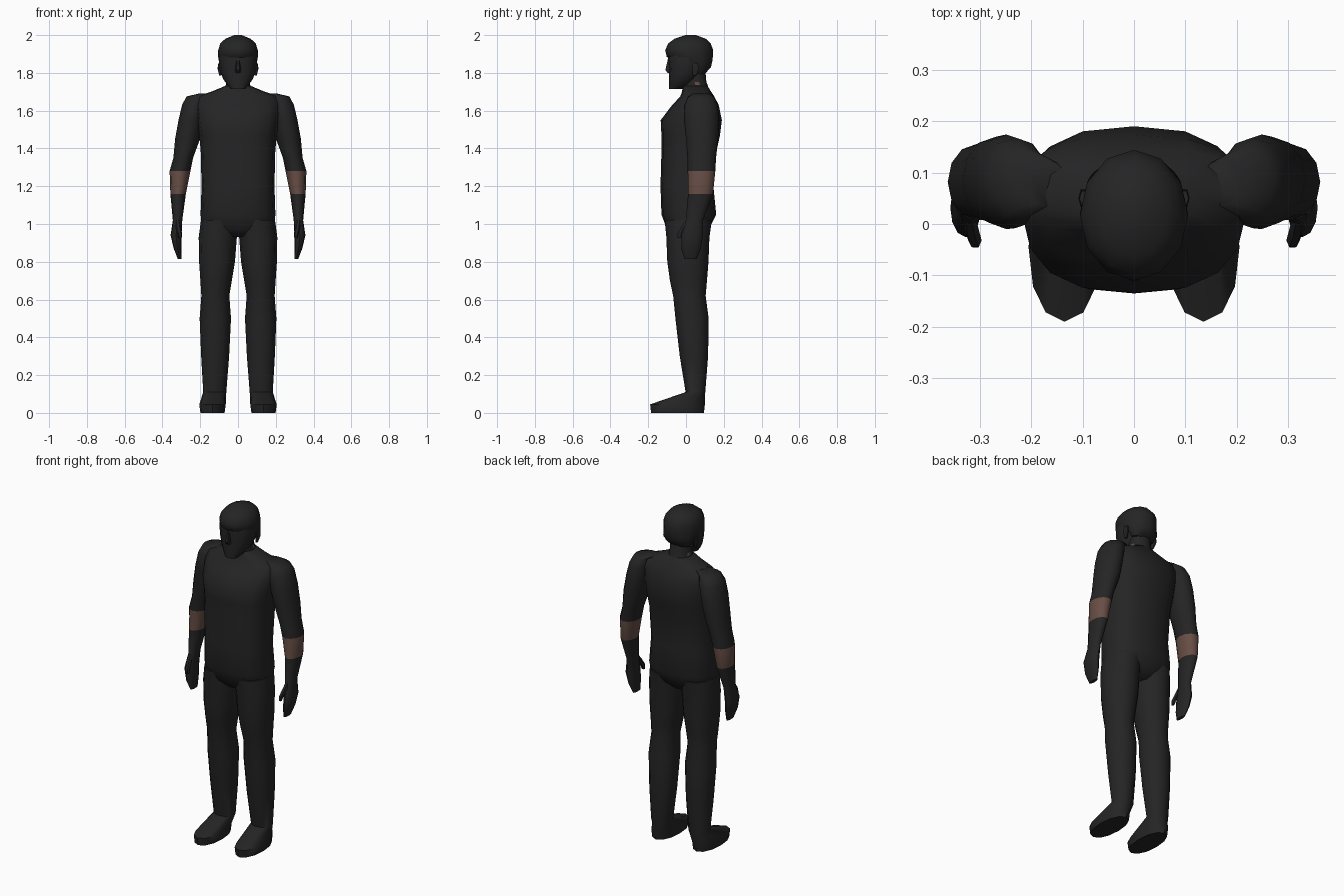
import bpy, bmesh, math


def material(name, rgb):
    m = bpy.data.materials.new(name)
    m.diffuse_color = (*rgb, 1)
    return m


CLOTH = material("black cloth", (0.018, 0.018, 0.018))
SKIN = material("brown skin", (0.135, 0.076, 0.06))


def loft(name, rings, n=12, power=2.0, side=1, skin=None):
    """Skin horizontal rings (cx, cy, z, rx, ry); skin(i, x, y) marks bare faces."""
    bm = bmesh.new()
    loops = []
    for cx, cy, z, rx, ry in rings:
        loop = []
        for k in range(n):
            a = 2 * math.pi * k / n
            c, s = math.cos(a), math.sin(a)
            x = math.copysign(abs(c) ** (2 / power), c) * rx
            y = math.copysign(abs(s) ** (2 / power), s) * ry
            loop.append(bm.verts.new((side * (cx + x), cy + y, z)))
        loops.append(loop)
    bm.faces.new(loops[0])
    bm.faces.new(loops[-1])
    for i in range(len(loops) - 1):
        for k in range(n):
            j = (k + 1) % n
            f = bm.faces.new((loops[i][k], loops[i][j], loops[i + 1][j], loops[i + 1][k]))
            c = f.calc_center_median()
            if skin and skin(i, c.x, c.y):
                f.material_index = 1
    bmesh.ops.recalc_face_normals(bm, faces=bm.faces)
    me = bpy.data.meshes.new(name)
    bm.to_mesh(me)
    bm.free()
    me.materials.append(CLOTH)
    me.materials.append(SKIN)
    ob = bpy.data.objects.new(name, me)
    bpy.context.collection.objects.link(ob)
    bpy.ops.object.select_all(action='DESELECT')
    ob.select_set(True)
    bpy.context.view_layer.objects.active = ob
    bpy.ops.object.shade_smooth_by_angle(angle=math.radians(50))
    return ob


# Torso from crotch to collar
loft("torso", [
    (0, .01, .93, .09, .07), (0, .01, .97, .19, .11), (0, .015, 1.05, .198, .145),
    (0, .005, 1.2, .193, .14), (0, .015, 1.38, .197, .145), (0, .025, 1.47, .205, .155),
    (0, .028, 1.55, .215, .162), (0, .05, 1.63, .225, .123), (0, .06, 1.675, .215, .09),
    (0, .055, 1.705, .13, .075), (0, .05, 1.73, .07, .065)], n=16, power=2.5)

# Neck with a small bare patch on each side
loft("neck", [
    (0, .05, 1.68, .075, .075), (0, .05, 1.735, .065, .065),
    (0, .045, 1.752, .063, .063), (0, .035, 1.84, .065, .065)],
    n=16, skin=lambda i, x, y: i == 1 and abs(x) > .055 and y > .04)

# Face and jaw
loft("head", [
    (0, -.055, 1.715, .038, .036), (0, -.035, 1.735, .056, .056), (0, -.012, 1.77, .08, .079),
    (0, .003, 1.82, .097, .092), (0, .01, 1.88, .102, .105), (0, .01, 1.94, .09, .1)], power=2.3)

# Hair, overhanging the brow and the nape
loft("hair", [
    (0, .07, 1.795, .07, .03), (0, .068, 1.83, .092, .064), (0, .034, 1.865, .102, .106),
    (0, .02, 1.885, .105, .122), (0, .017, 1.92, .105, .127), (0, .018, 1.955, .094, .113),
    (0, .022, 1.98, .068, .084), (0, .025, 2.0, .02, .028)])

# Nose
loft("nose", [(0, -.085, 1.80, .012, .014), (0, -.092, 1.815, .016, .02),
              (0, -.088, 1.87, .008, .01)], n=6)

for side, label in ((-1, "right"), (1, "left")):
    # Ear
    loft(label + "_ear", [(.093, .045, 1.785, .006, .01), (.099, .05, 1.82, .009, .02),
                          (.098, .05, 1.85, .008, .016)], n=6, side=side)

    # Arm: shoulder, sleeve, bare elbow band, glove
    loft(label + "_arm", [
        (.17, .08, 1.69, .04, .045), (.215, .08, 1.675, .058, .068), (.23, .08, 1.63, .066, .088),
        (.248, .082, 1.55, .067, .092), (.267, .085, 1.45, .066, .085),
        (.29, .083, 1.35, .052, .076), (.307, .082, 1.28, .055, .073),
        (.317, .077, 1.16, .041, .066), (.32, .045, 1.02, .025, .046),
        (.328, .032, .94, .029, .057), (.32, .027, .87, .02, .052), (.309, .025, .815, .01, .032)],
        side=side, skin=lambda i, x, y: i == 6)

    # Thumb
    loft(label + "_thumb", [(.306, -.036, .925, .008, .011), (.309, -.032, .95, .013, .015),
                            (.316, -.01, .985, .014, .018), (.32, .015, 1.02, .012, .018)],
         n=6, side=side)

    # Leg and pointed shoe
    loft(label + "_leg", [
        (.135, -.045, 0, .064, .14), (.135, -.045, .045, .07, .145), (.123, .05, .11, .061, .052),
        (.121, .042, .3, .074, .075), (.12, .032, .5, .083, .088), (.12, .018, .62, .074, .086),
        (.116, .013, .7, .083, .098), (.111, .01, .8, .095, .109), (.107, .01, .93, .101, .114),
        (.1, .012, 1.02, .096, .125)], power=2.15, side=side)
